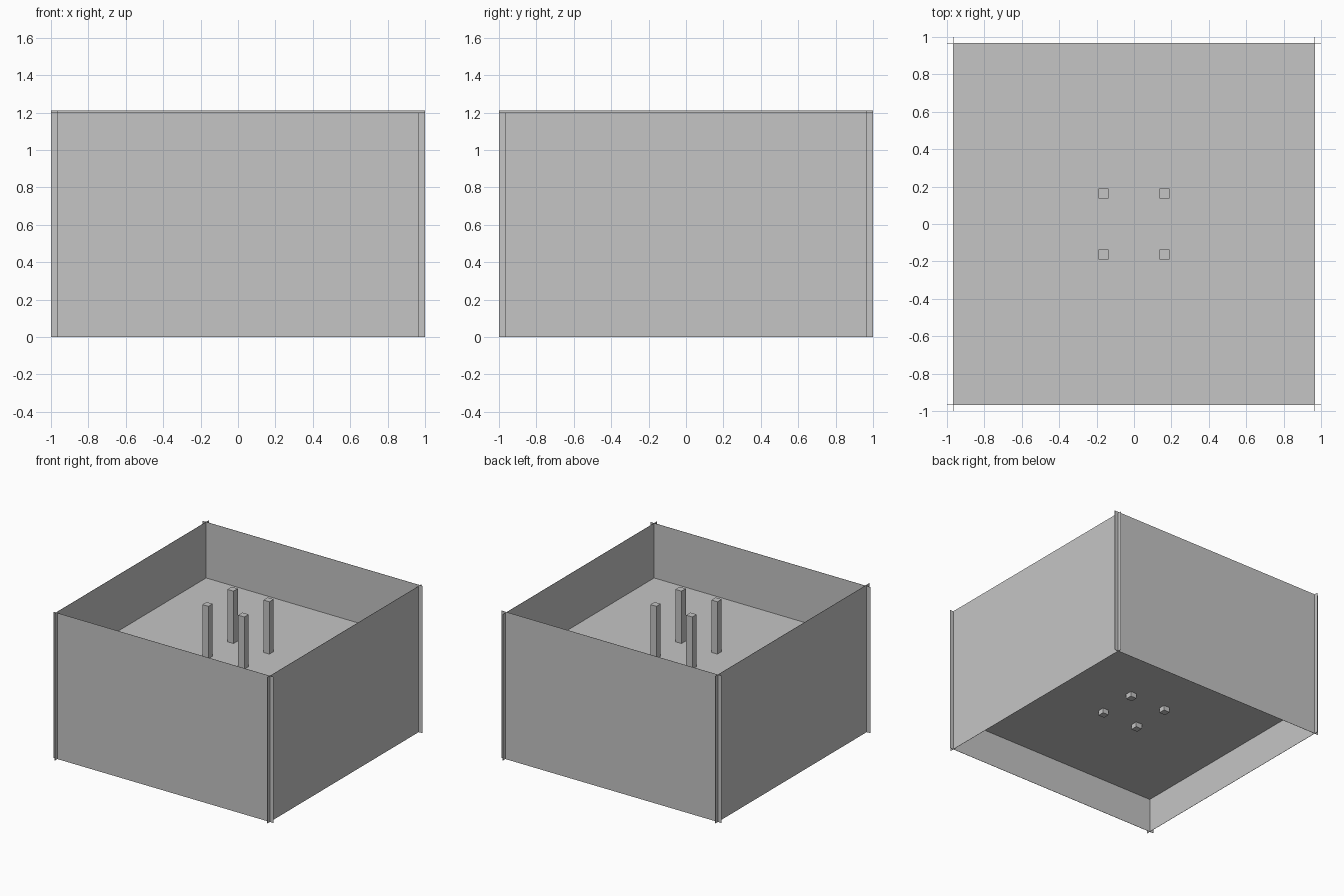
import bpy, bmesh
from mathutils import Vector

if "Cube" in bpy.data.objects:
    bpy.data.objects.remove(bpy.data.objects["Cube"])

grey = bpy.data.materials.new("plain grey")
grey.diffuse_color = (0.56, 0.56, 0.56, 1)
grey.use_nodes = True
grey.node_tree.nodes["Principled BSDF"].inputs["Base Color"].default_value = grey.diffuse_color


def finish(name, bm):
    mesh = bpy.data.meshes.new(name)
    bm.to_mesh(mesh)
    bm.free()
    mesh.materials.append(grey)
    obj = bpy.data.objects.new(name, mesh)
    bpy.context.collection.objects.link(obj)
    return obj


def box(name, lo, hi):
    lo, hi = Vector(lo), Vector(hi)
    bm = bmesh.new()
    bmesh.ops.create_cube(bm, size=1)
    bmesh.ops.scale(bm, vec=hi - lo, verts=bm.verts)
    bmesh.ops.translate(bm, vec=(lo + hi) / 2, verts=bm.verts)
    return finish(name, bm)


WALL = 0.966   # distance of each wall from the centre
T = 0.001      # half thickness of the sheet walls

# Four thin walls that cross at the corners; front and right are slightly lower
for side, s, h in (("front", -1, 1.2), ("back", 1, 1.21)):
    box(side + "_wall", (-1, s * WALL - T, 0), (1, s * WALL + T, h))
for side, s, h in (("right", 1, 1.2), ("left", -1, 1.21)):
    box(side + "_wall", (s * WALL - T, -1, 0), (s * WALL + T, 1, h))

# Two stacked filling layers inside the walls
F = WALL - T
box("lower_layer", (-F, -F, 0.28), (F, F, 0.54))
box("upper_layer", (-F, -F, 0.54), (F, F, 0.75))

# Four square posts passing through the layers
P, R = 0.163, 0.0275
for i, (sx, sy) in enumerate(((-1, -1), (1, -1), (-1, 1), (1, 1))):
    box(f"post_{i + 1}", (sx * P - R, sy * P - R, 0.24),
        (sx * P + R, sy * P + R, 1.18))
